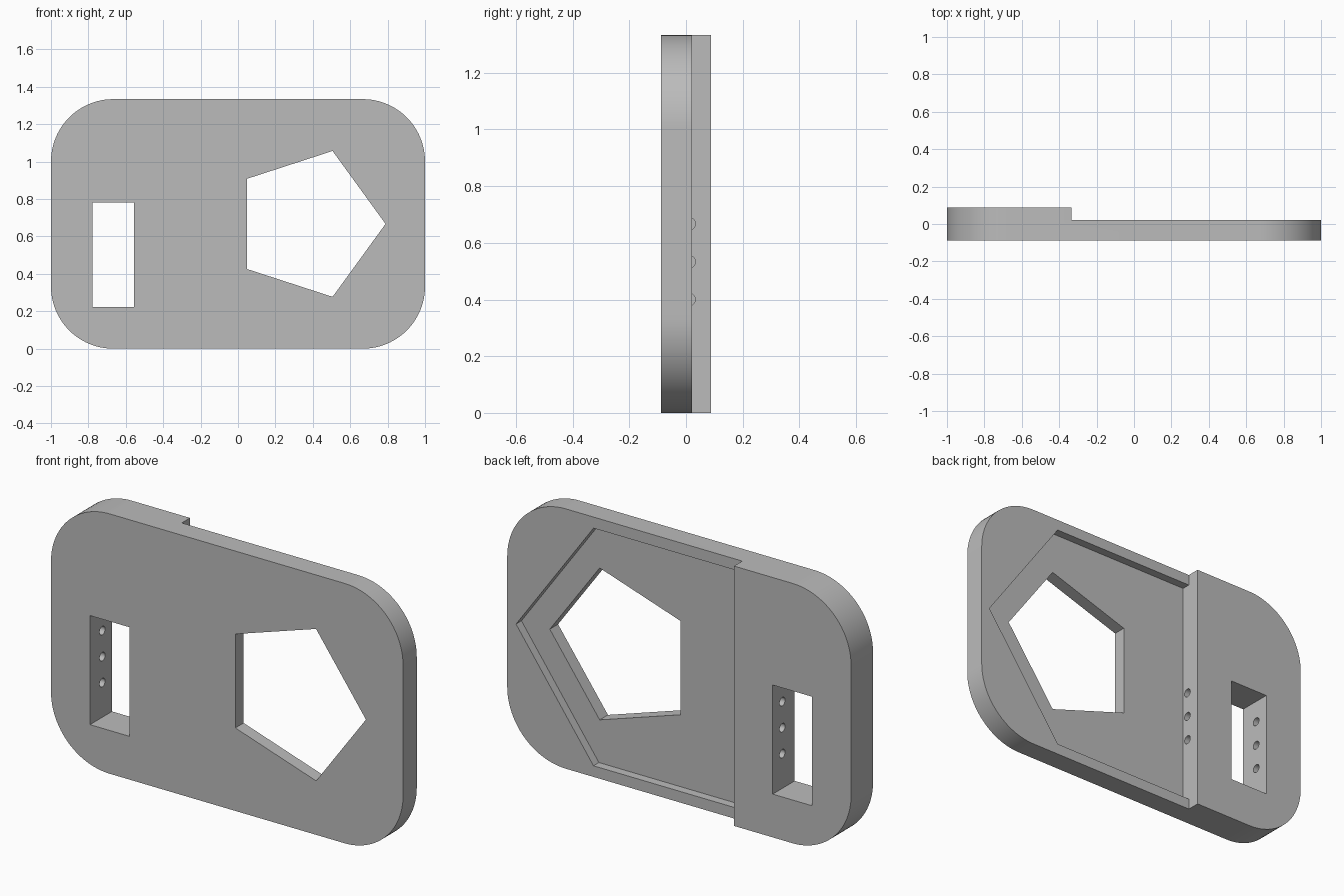
import bpy, bmesh, math

cube = bpy.data.objects.get("Cube")
if cube:
    bpy.data.objects.remove(cube, do_unlink=True)

MID_Z = 0.667
BACK, STEP_Y, FLOOR_Y = 0.089, 0.022, -0.022
STEP_X = -0.335

grey = bpy.data.materials.new("light grey")
grey.use_nodes = True
grey.diffuse_color = (0.5, 0.5, 0.5, 1)
grey.node_tree.nodes["Principled BSDF"].inputs["Base Color"].default_value = (0.5, 0.5, 0.5, 1)


def prism(name, outline, y0, y1):
    """Extrude an (x, z) outline from y0 to y1."""
    bm = bmesh.new()
    face = bm.faces.new([bm.verts.new((x, y0, z)) for x, z in outline])
    ext = bmesh.ops.extrude_face_region(bm, geom=[face])
    moved = [v for v in ext["geom"] if isinstance(v, bmesh.types.BMVert)]
    bmesh.ops.translate(bm, verts=moved, vec=(0, y1 - y0, 0))
    bmesh.ops.recalc_face_normals(bm, faces=bm.faces)
    mesh = bpy.data.meshes.new(name)
    bm.to_mesh(mesh)
    bm.free()
    ob = bpy.data.objects.new(name, mesh)
    bpy.context.collection.objects.link(ob)
    mesh.materials.append(grey)
    return ob


def rect(x0, x1, z0, z1):
    return [(x0, z0), (x1, z0), (x1, z1), (x0, z1)]


def arc(cx, cz, r, start, sweep, n):
    return [(cx + r * math.cos(math.radians(start + sweep * i / n)),
             cz + r * math.sin(math.radians(start + sweep * i / n))) for i in range(n + 1)]


# Rounded plate at full thickness
R = 0.333
outline = []
for i, (sx, sz) in enumerate([(1, 1), (-1, 1), (-1, -1), (1, -1)]):
    outline += arc(sx * (1 - R), MID_Z + sz * (MID_Z - R), R, 90 * i, 90, 24)
plate = prism("plate", outline, -BACK, BACK)

# Step, pointed recess, pentagon window and slot
tip, shoulder, half = 0.95, 0.51, 0.61
recess = [(STEP_X, MID_Z - half), (shoulder, MID_Z - half), (tip, MID_Z),
          (shoulder, MID_Z + half), (STEP_X, MID_Z + half)]
cutters = [
    prism("step_cutter", rect(STEP_X, 1.2, -0.2, 1.6), STEP_Y, 0.3),
    prism("recess_cutter", recess, FLOOR_Y, 0.06),
    prism("window_cutter", arc(0.379, MID_Z, 0.41, 0, 288, 4), -0.3, 0.3),
    prism("slot_cutter", rect(-0.778, -0.555, 0.222, 0.782), -0.3, 0.3),
]

# Three pin holes crossing the slot
for z in (0.4, 0.533, 0.667):
    bpy.ops.mesh.primitive_cylinder_add(vertices=32, radius=0.022, depth=0.59,
                                        location=(-0.595, 0.011, z),
                                        rotation=(0, math.pi / 2, 0))
    pin = bpy.context.object
    pin.name = "pin_hole_cutter"
    pin.data.materials.append(grey)
    cutters.append(pin)

bpy.ops.object.select_all(action='DESELECT')
bpy.context.view_layer.objects.active = plate
plate.select_set(True)
for cutter in cutters:
    cutter.hide_render = True
    mod = plate.modifiers.new(cutter.name, 'BOOLEAN')
    mod.operation = 'DIFFERENCE'
    mod.solver = 'EXACT'
    mod.object = cutter
    bpy.ops.object.modifier_apply(modifier=mod.name)
for cutter in cutters:
    bpy.data.objects.remove(cutter, do_unlink=True)

bpy.ops.object.shade_smooth_by_angle(angle=math.radians(30))
